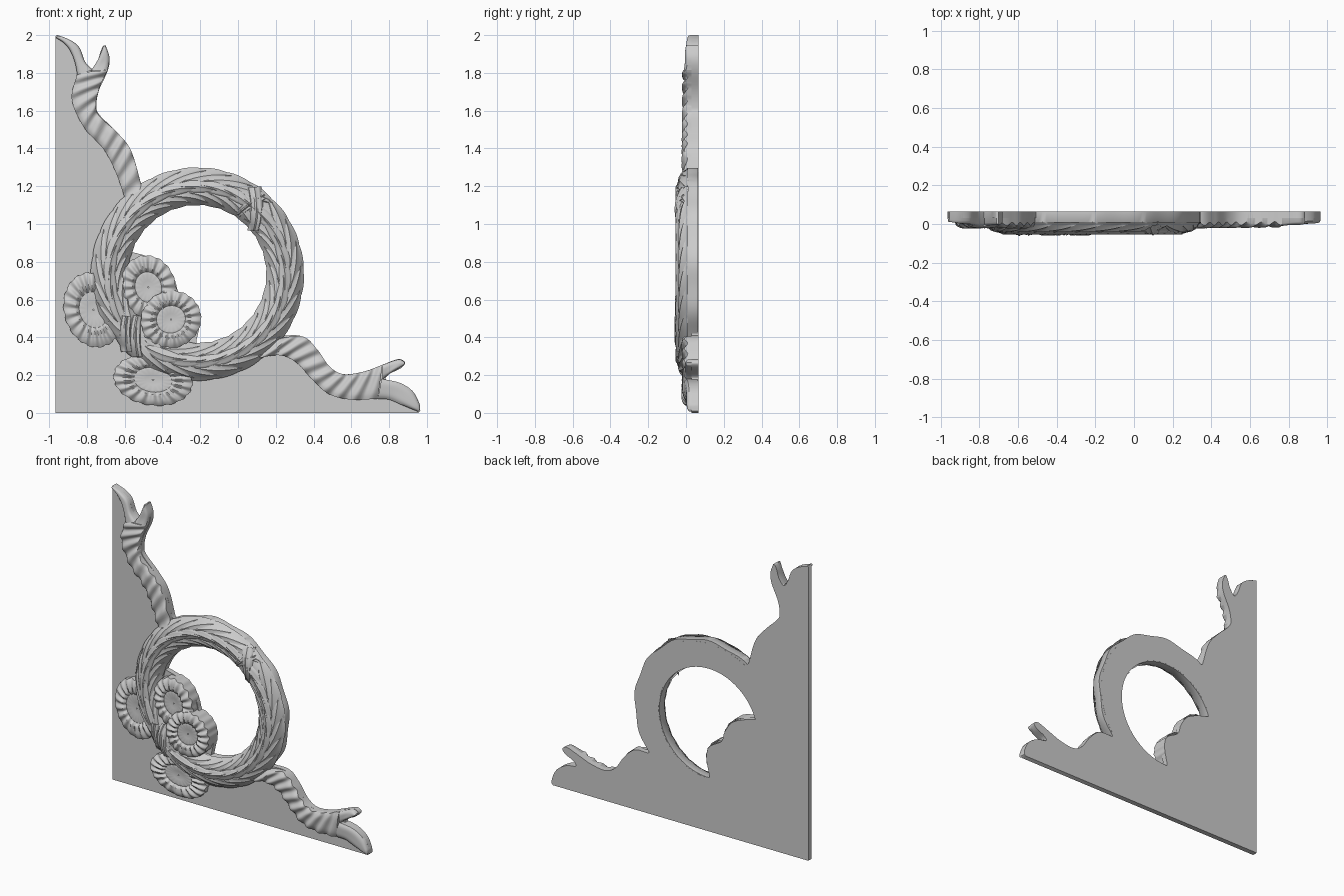
import bpy, bmesh, math
from mathutils import Vector
from math import sin, cos, pi, radians, exp

if "Cube" in bpy.data.objects:
    bpy.data.objects.remove(bpy.data.objects["Cube"])

BACK, PLATE = 0.065, 0.03          # back plane and plate front (y)
CX, CZ, R, A = -0.215, 0.735, 0.4625, 0.0925   # wreath centre, mid radius, half width


def smooth(pts, n):
    """Catmull-Rom through the points, resampled to n+1 points."""
    p = [Vector(q) for q in pts]
    p = [2 * p[0] - p[1]] + p + [2 * p[-1] - p[-2]]
    out, k = [], len(pts) - 1
    for i in range(n + 1):
        f = i / n * k
        j = min(int(f), k - 1)
        t = f - j
        a, b, c, d = p[j:j + 4]
        out.append(0.5 * (2 * b + (c - a) * t + (2 * a - 5 * b + 4 * c - d) * t * t
                          + (3 * b - a - 3 * c + d) * t ** 3))
    return out


def finish(ob):
    bpy.ops.object.select_all(action='DESELECT')
    bpy.context.view_layer.objects.active = ob
    ob.select_set(True)
    bpy.ops.object.shade_smooth_by_angle(angle=radians(45))


def build(name, grids, closed=False):
    """One mesh from point grids, all facing the front."""
    bm = bmesh.new()
    for g in grids:
        vs = [[bm.verts.new(p) for p in row] for row in g]
        quads, area = [], 0
        for i in range(len(g) - 1):
            for j in range(len(g[0]) - 1):
                q = [vs[i][j], vs[i + 1][j], vs[i + 1][j + 1], vs[i][j + 1]]
                d1, d2 = q[2].co - q[0].co, q[3].co - q[1].co
                area += d1.cross(d2).y
                quads.append(q)
        for q in quads:
            bm.faces.new(q if area < 0 else q[::-1])
    bmesh.ops.remove_doubles(bm, verts=bm.verts, dist=0.00005)
    if closed:
        bmesh.ops.recalc_face_normals(bm, faces=bm.faces)
    me = bpy.data.meshes.new(name)
    bm.to_mesh(me)
    bm.free()
    ob = bpy.data.objects.new(name, me)
    bpy.context.collection.objects.link(ob)
    finish(ob)
    return ob


def arc(r, a0, a1, n):
    return [(CX + r * cos(radians(a0 + (a1 - a0) * i / n)),
             CZ + r * sin(radians(a0 + (a1 - a0) * i / n))) for i in range(n + 1)]


# ---- backing plate with the wreath opening
low_edge = [(0.235, 0.41), (0.34, 0.405), (0.42, 0.335), (0.485, 0.245), (0.56, 0.205), (0.67, 0.22),
            (0.765, 0.255), (0.85, 0.285), (0.885, 0.265), (0.86, 0.235), (0.80, 0.205), (0.785, 0.175),
            (0.855, 0.16), (0.925, 0.115), (0.96, 0.05), (0.965, 0.01)]
top_edge = [(-0.515, 1.22), (-0.565, 1.385), (-0.64, 1.485), (-0.735, 1.58), (-0.75, 1.63), (-0.735, 1.71),
            (-0.69, 1.81), (-0.68, 1.88), (-0.705, 1.945), (-0.725, 1.92), (-0.745, 1.86), (-0.78, 1.82),
            (-0.81, 1.86), (-0.84, 1.935), (-0.89, 1.975), (-0.96, 2.0)]
bow_edge = [(-0.575, 0.855), (-0.485, 0.83), (-0.39, 0.785), (-0.335, 0.705), (-0.31, 0.635),
            (-0.22, 0.575), (-0.2, 0.49), (-0.225, 0.36)]
outer = ([(-0.965, 0), (0.955, 0)] + smooth(low_edge, 80)[::-1] + arc(0.54, -34, 121, 60)
         + smooth(top_edge, 80) + [(-0.965, 1.995)])
hole = arc(0.375, -91, 161, 80) + smooth(bow_edge, 40)[1:-1]
cu = bpy.data.curves.new("plate_curve", 'CURVE')
cu.dimensions, cu.fill_mode = '2D', 'BOTH'
cu.extrude = (BACK - PLATE) / 2
for pts in (outer, hole):
    sp = cu.splines.new('POLY')
    sp.points.add(len(pts) - 1)
    for q, p in zip(sp.points, pts):
        q.co = (p[0], p[1], 0, 1)
    sp.use_cyclic_u = True
tmp = bpy.data.objects.new("plate_tmp", cu)
bpy.context.collection.objects.link(tmp)
me = bpy.data.meshes.new_from_object(tmp.evaluated_get(bpy.context.evaluated_depsgraph_get()))
bpy.data.objects.remove(tmp)
plate = bpy.data.objects.new("backing_plate", me)
bpy.context.collection.objects.link(plate)
for v in me.vertices:
    x, y, z = v.co
    v.co = (x, (BACK + PLATE) / 2 - z, y)
finish(plate)


# ---- wreath core: a half-round ring with walls down to the back
def crown(q):
    return 0.008 - 0.046 * (1 - min(abs(q), 1) ** 2.4)


ring = []
for i in range(145):
    th = 2 * pi * i / 144
    prof = [(-1, BACK - 0.0005)] + [(-1 + k / 6, crown(-1 + k / 6)) for k in range(13)]
    prof += [(1, BACK - 0.0005), (-1, BACK - 0.0005)]
    wob = 0.006 * sin(13 * th)
    ring.append([(CX + (R + q * A + max(q, 0) * wob) * cos(th), y,
                  CZ + (R + q * A + max(q, 0) * wob) * sin(th)) for q, y in prof])
build("wreath_core", [ring], closed=True)


# ---- blades that follow the wreath surface (leaves and tie bands)
def blade(th0, q0, th1, q1, w, lift=0.016, band=False, n=12, m=8):
    a = Vector((R * radians(th0), A * q0))
    b = Vector((R * radians(th1), A * q1))
    side = Vector((-(b - a).y, (b - a).x)).normalized()
    g = []
    for i in range(n + 1):
        u, row = i / n, []
        wid = w if band else w * abs(sin(pi * u ** 0.75)) ** 0.8
        for j in range(m + 1):
            v = -1 + 2 * j / m
            s, tau = a.lerp(b, u) + side * v * wid
            if band:
                h = lift * (1 - v ** 4) + 0.004 * cos(3 * pi * v) - 0.002
            else:
                h = (0.3 + 0.7 * u) * lift * (1 - abs(v) ** 3) * (1 - u ** 6) - 0.002
                h += 0.004 * exp(-(v / 0.2) ** 2) + 0.0015 * cos(9 * v)
            r, th = R + tau, s / R
            row.append((CX + r * cos(th), max(crown(tau / A) - h, -0.062), CZ + r * sin(th)))
        g.append(row)
    return g


for name, sgn, count in (("leaves_right", 1, 12), ("leaves_left", -1, 12)):
    leaves = []
    for k in range(count):
        for q0, q1, off in ((0.3, 0.98, 0), (-0.3, -0.92, 4), (0.12, -0.1, 9)):
            t = 225 + sgn * (k * 13.8 + off)
            leaves.append(blade(t, q0, t + sgn * 31, q1, 0.044 if off < 9 else 0.04,
                                0.014 if off < 9 else 0.02))
    build(name, leaves)
build("wreath_tie", [blade(38, -0.95, 57, 0.95, 0.035, 0.02, True),
                     blade(56, -0.9, 50, 0.95, 0.025, 0.014, True)])
build("bow_knot", [blade(228, 1.0, 211, -0.3, 0.03, 0.022, True),
                   blade(234, 0.85, 215, -0.85, 0.03, 0.022, True)])


# ---- ruffled ribbon strips between two edge lines
def strip(ea, eb, y0, y1, amp, waves, n=70, m=10):
    pa, pb = smooth(ea, n), smooth(eb, n)
    g = []
    for i in range(-1, n + 2):
        k = min(max(i, 0), n)
        u, row = k / n, []
        for j in range(-1, m + 2):
            f = min(max(j, 0), m) / m
            p, v = pa[k].lerp(pb[k], f), 2 * f - 1
            y = y0 + (y1 - y0) * u + amp * sin(2 * pi * waves * u + 0.9 * v) + 0.014 * v ** 4
            if i != k or not 0 <= j <= m:
                y = BACK - 0.001
            row.append((p.x, y, p.y))
        g.append(row)
    return g


build("upper_ribbon", [
    strip([(-0.505, 1.18), (-0.565, 1.385), (-0.64, 1.485), (-0.745, 1.59), (-0.737, 1.71), (-0.69, 1.815)],
          [(-0.6, 1.14), (-0.65, 1.28), (-0.715, 1.4), (-0.815, 1.51), (-0.88, 1.66), (-0.85, 1.80)],
          -0.015, -0.012, 0.009, 9),
    strip([(-0.69, 1.815), (-0.68, 1.88), (-0.70, 1.944)], [(-0.78, 1.81), (-0.742, 1.87), (-0.712, 1.944)],
          -0.012, 0.0, 0.002, 1, 16),
    strip([(-0.77, 1.815), (-0.81, 1.86), (-0.84, 1.935), (-0.89, 1.975), (-0.955, 2.0)],
          [(-0.85, 1.79), (-0.865, 1.86), (-0.89, 1.92), (-0.925, 1.96), (-0.963, 1.985)],
          -0.012, 0.012, 0.002, 1, 24)])
build("lower_ribbon", [
    strip([(0.19, 0.39), (0.34, 0.405), (0.42, 0.335), (0.485, 0.245), (0.56, 0.205), (0.67, 0.22), (0.765, 0.255)],
          [(0.08, 0.285), (0.22, 0.305), (0.31, 0.265), (0.39, 0.18), (0.48, 0.10), (0.6, 0.07), (0.74, 0.075)],
          -0.015, -0.01, 0.009, 9),
    strip([(0.765, 0.255), (0.85, 0.283), (0.883, 0.268)], [(0.765, 0.175), (0.80, 0.205), (0.878, 0.252)],
          -0.010, 0.0, 0.002, 1, 16),
    strip([(0.76, 0.18), (0.855, 0.16), (0.925, 0.115), (0.96, 0.05), (0.964, 0.02)],
          [(0.74, 0.075), (0.80, 0.07), (0.86, 0.045), (0.92, 0.02), (0.955, 0.006)],
          -0.010, 0.012, 0.002, 1, 24)])


# ---- bow loops: recessed centre, raised ruffled rim
def loop(name, x, z, a, b, top, tilt, folds):
    g, c, s = [], cos(radians(tilt)), sin(radians(tilt))
    rho = [0.02, 0.2, 0.4, 0.48, 0.53, 0.58, 0.64, 0.72, 0.8, 0.88, 0.95, 1, 1]
    for i in range(145):
        th, row = 2 * pi * i / 144, []
        for k, p in enumerate(rho):
            rim = min(max((p - 0.46) / 0.12, 0), 1)
            rip = sin(folds * th) * rim * 0.007
            y = top + 0.022 * (1 - rim) + rip
            y += 0.016 * max((p - 0.75) / 0.25, 0) ** 2 - 0.008 * exp(-((p - 0.4) / 0.06) ** 2)
            if k == len(rho) - 1:
                y = BACK - 0.001
            pr = p * (1 + 0.015 * sin(folds * th) * rim)
            ex, ez = a * pr * cos(th), b * pr * sin(th)
            row.append((x + ex * c - ez * s, y, z + ex * s + ez * c))
        g.append(row)
    build(name, [g])


loop("bow_loop_left", -0.765, 0.545, 0.155, 0.20, -0.016, 15, 18)
loop("bow_loop_bottom", -0.45, 0.175, 0.21, 0.135, -0.016, -8, 18)
loop("bow_loop_upper", -0.475, 0.665, 0.145, 0.17, -0.034, 15, 17)
loop("bow_loop_inner", -0.355, 0.495, 0.16, 0.15, -0.052, 20, 18)
